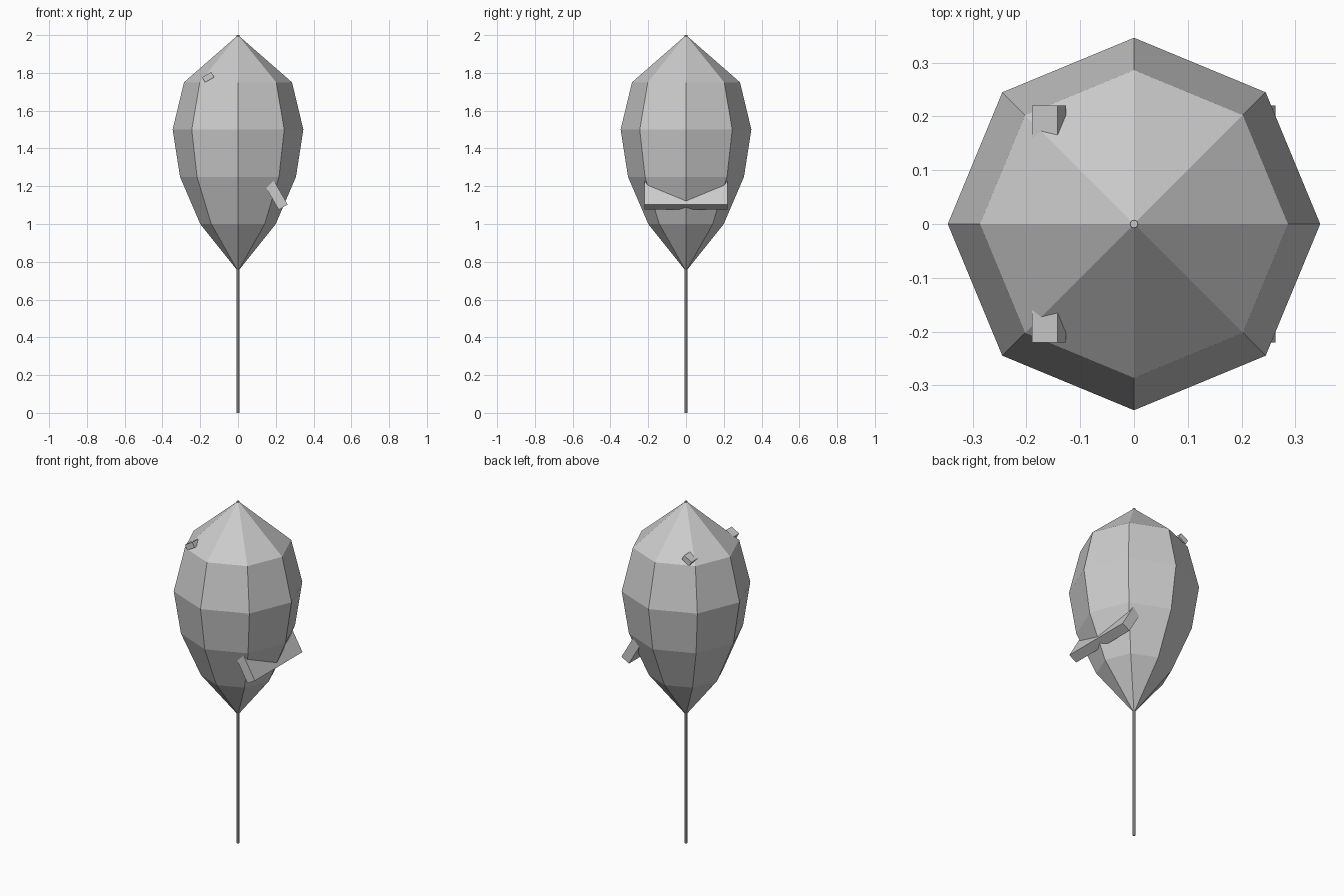
import bpy, bmesh, math
from mathutils import Matrix

cube = bpy.data.objects.get("Cube")
if cube:
    bpy.data.objects.remove(cube)

GREY = (0.6, 0.6, 0.6, 1)
mat = bpy.data.materials.new("light grey")
mat.use_nodes = True
mat.diffuse_color = GREY
mat.node_tree.nodes["Principled BSDF"].inputs["Base Color"].default_value = GREY


def finish(name, bm):
    bmesh.ops.recalc_face_normals(bm, faces=bm.faces)
    mesh = bpy.data.meshes.new(name)
    bm.to_mesh(mesh)
    bm.free()
    mesh.materials.append(mat)
    obj = bpy.data.objects.new(name, mesh)
    bpy.context.scene.collection.objects.link(obj)
    return obj


def lathe(name, profile, sides):
    """Revolve (radius, height) points round z; zero radius makes a tip."""
    bm = bmesh.new()
    rings = []
    for r, z in profile:
        count = sides if r else 1
        rings.append([bm.verts.new((r * math.cos(math.tau * i / sides),
                                    r * math.sin(math.tau * i / sides), z))
                      for i in range(count)])
    for low, high in zip(rings, rings[1:]):
        for i in range(sides):
            j = (i + 1) % sides
            corners = [low[i % len(low)], low[j % len(low)],
                       high[j % len(high)], high[i % len(high)]]
            bm.faces.new(list(dict.fromkeys(corners)))
    return finish(name, bm)


def bar(name, size, centre, tilt):
    """Box lying along y, tilted about y."""
    bm = bmesh.new()
    bmesh.ops.create_cube(bm, size=1, matrix=Matrix.Translation(centre)
                          @ Matrix.Rotation(math.radians(tilt), 4, 'Y')
                          @ Matrix.Diagonal((*size, 1)))
    return finish(name, bm)


# Faceted crown with pointed ends
lathe("crown", [(0, 0.75), (0.2, 1.0), (0.307, 1.25), (0.346, 1.5),
                (0.286, 1.75), (0, 2.0)], 8)

# Thin stem running up through the crown
lathe("stem", [(0, 0), (0.0075, 0), (0.0075, 2.0), (0, 2.0)], 8)

# Cross bars poking through the crown
bar("lower_bar", (0.055, 0.44, 0.145), (0.203, 0, 1.152), -30)
bar("upper_bar", (0.055, 0.44, 0.031), (-0.158, 0, 1.777), -30)
